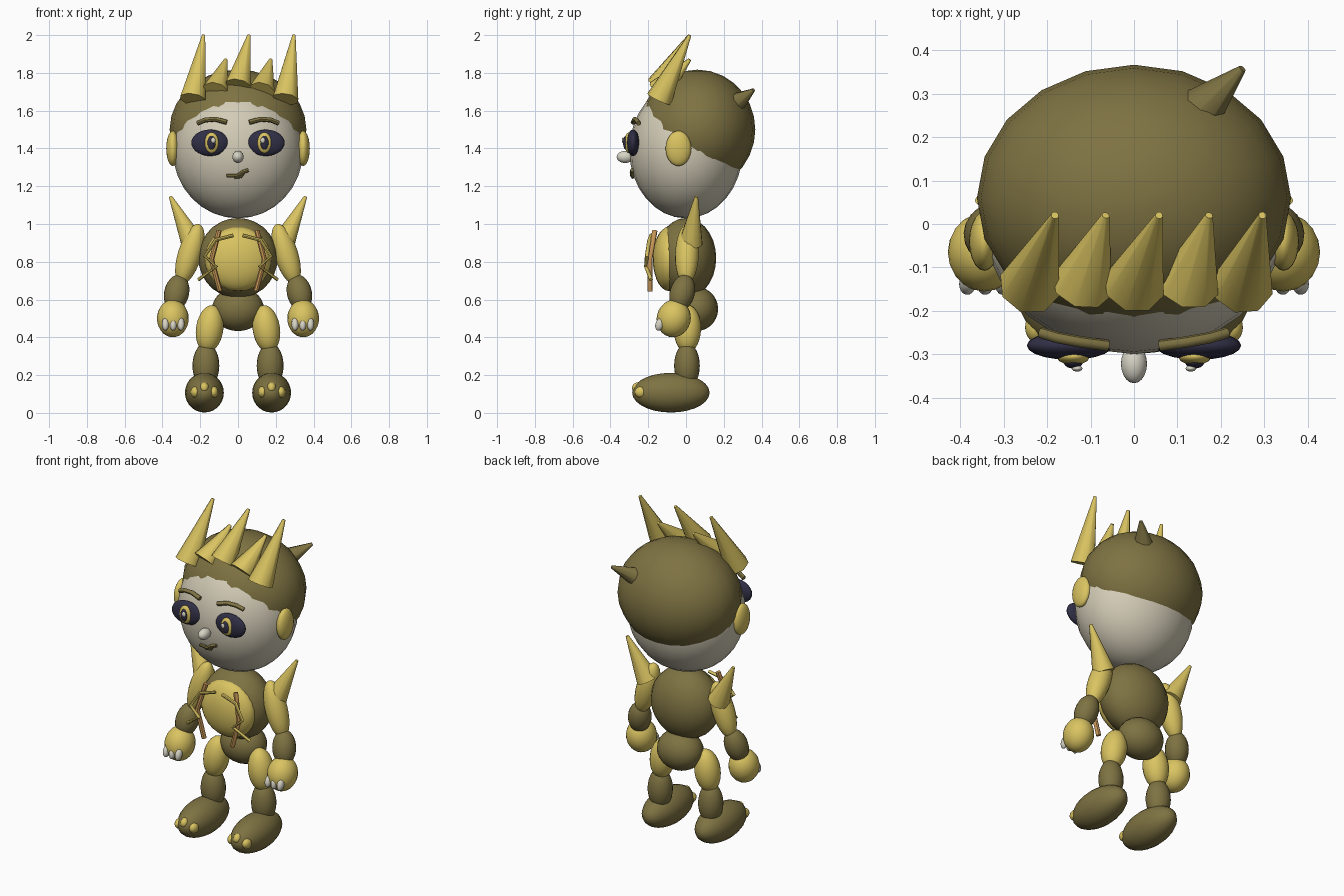
import bpy
from math import radians
from mathutils import Vector

cube = bpy.data.objects.get("Cube")
if cube:
    bpy.data.objects.remove(cube, do_unlink=True)


def material(name, r, g, b):
    m = bpy.data.materials.new(name)
    m.use_nodes = True
    m.diffuse_color = (r, g, b, 1)
    m.node_tree.nodes["Principled BSDF"].inputs["Base Color"].default_value = (r, g, b, 1)
    return m


CREAM = material("cream_skin", .65, .60, .47)
BONE = material("pale_bone", .68, .66, .56)
YELLOW = material("yellow", .70, .55, .12)
OLIVE = material("olive", .21, .17, .055)
NAVY = material("dark_navy", .03, .028, .06)
TAN = material("tan_strap", .60, .32, .10)


def finish(name, mat, angle=45):
    ob = bpy.context.object
    ob.name = ob.data.name = name
    ob.data.materials.clear()
    ob.data.materials.append(mat)
    bpy.ops.object.shade_smooth_by_angle(angle=radians(angle))
    return ob


def facing(direction):
    return Vector(direction).to_track_quat('Z', 'Y').to_euler()


def ball(name, mat, center, radii, axis=(0, 0, 1), segments=20, rings=14):
    """Ellipsoid, with its third radius along the axis."""
    rot = facing(axis) if axis != (0, 0, 1) else (0, 0, 0)
    bpy.ops.mesh.primitive_uv_sphere_add(segments=segments, ring_count=rings, radius=1,
                                         location=center, rotation=rot)
    bpy.context.object.scale = radii
    return finish(name, mat)


def limb(name, mat, top, bottom, radius):
    """Ellipsoid stretched between two end points."""
    a, b = Vector(top), Vector(bottom)
    return ball(name, mat, (a + b) / 2, (radius, radius, (a - b).length / 2), tuple(a - b))


def spike(name, mat, base, tip, radius, sides=10):
    a, b = Vector(base), Vector(tip)
    bpy.ops.mesh.primitive_cone_add(vertices=sides, radius1=radius, radius2=.009,
                                    depth=(b - a).length, location=(a + b) / 2,
                                    rotation=facing(b - a))
    return finish(name, mat)


def tube(name, mat, points, radius):
    cu = bpy.data.curves.new(name, 'CURVE')
    cu.dimensions = '3D'
    cu.bevel_depth = radius
    cu.bevel_resolution = 2
    cu.use_fill_caps = True
    sp = cu.splines.new('POLY')
    sp.points.add(len(points) - 1)
    for p, co in zip(sp.points, points):
        p.co = (*co, 1)
    ob = bpy.data.objects.new(name, cu)
    bpy.context.collection.objects.link(ob)
    bpy.ops.object.select_all(action='DESELECT')
    ob.select_set(True)
    bpy.context.view_layer.objects.active = ob
    bpy.ops.object.convert(target='MESH')
    return finish(name, mat)


# Head, hair cap and nose
ball("head", CREAM, (0, 0, 1.39), (.345, .30, .36), segments=24, rings=16)
ball("hair_cap", OLIVE, (0, .06, 1.5), (.362, .307, .317))
ball("nose", BONE, (0, -.322, 1.355), (.03, .045, .032))
tube("mouth", OLIVE, [(-.06, -.275, 1.255), (-.005, -.286, 1.255),
                      (.025, -.288, 1.275), (.055, -.285, 1.285)], .01)
tube("lower_lip", OLIVE, [(-.02, -.282, 1.247), (.015, -.283, 1.25), (.03, -.286, 1.272)], .008)

# Crown of five leaning spikes: base x, base z, tip x, tip z
for i, (x, z, tx, tz) in enumerate([(-.24, 1.66, -.182, 2), (-.12, 1.7, -.065, 1.87),
                                    (0, 1.73, .058, 2), (.125, 1.7, .173, 1.87),
                                    (.25, 1.66, .296, 2)]):
    spike(f"crown_spike_{i + 1}", YELLOW, (x, -.142, z), (tx, .02, tz), .072, 8)
spike("back_horn", OLIVE, (.14, .25, 1.63), (.25, .358, 1.71), .062, 8)

# Torso
ball("torso", OLIVE, (0, 0, .82), (.21, .16, .212))
ball("belly_plate", YELLOW, (0, -.09, .815), (.175, .086, .17))
ball("pelvis", OLIVE, (0, .055, .55), (.137, .115, .117))

# Mirrored parts
for side, s in (("left", 1), ("right", -1)):
    def at(x, y, z):
        return (s * x, y, z)

    # Face
    ball(side + "_ear", YELLOW, at(.345, -.04, 1.4), (.035, .068, .093))
    ball(side + "_eye", NAVY, at(.148, -.28, 1.43), (.099, .033, .07))
    ball(side + "_iris", YELLOW, at(.14, -.305, 1.43), (.038, .02, .054))
    ball(side + "_pupil", NAVY, at(.14, -.318, 1.43), (.022, .015, .037))
    ball(side + "_eye_glint", BONE, at(.131, -.333, 1.443), (.012, .007, .015))
    tube(side + "_brow", OLIVE, [at(.215, -.25, 1.533), at(.175, -.262, 1.55),
                                 at(.12, -.272, 1.555), at(.06, -.28, 1.538)], .013)

    # Arm
    limb(side + "_upper_arm", YELLOW, at(.205, .01, 1.0), at(.305, 0, .68), .063)
    spike(side + "_shoulder_spike", YELLOW, at(.24, .025, .9), at(.358, .055, 1.145), .064, 12)
    limb(side + "_forearm", OLIVE, at(.305, .005, .73), at(.345, -.045, .54), .066)
    ball(side + "_hand", YELLOW, at(.345, -.065, .5), (.084, .09, .1), (0, .25, 1))
    for i, x in enumerate((.302, .343, .384)):
        ball(f"{side}_claw_{i + 1}", BONE, at(x, -.138, .47), (.019, .023, .036), (0, .4, 1))

    # Leg
    limb(side + "_thigh", YELLOW, at(.132, .01, .57), at(.168, .005, .32), .073)
    ball(side + "_shin", OLIVE, at(.17, .005, .25), (.071, .068, .12))
    ball(side + "_foot", OLIVE, at(.178, -.08, .107), (.103, .205, .105))
    for i, (dx, y, z) in enumerate([(-.048, -.238, .11), (0, -.252, .132), (.048, -.238, .11)]):
        ball(f"{side}_toe_{i + 1}", YELLOW, at(.178 + dx, y, z), (.025, .034, .03))

    # Chest strap with a zigzag branch
    tube(side + "_strap", TAN, [at(.1, -.165, .965), at(.14, -.192, .81),
                                at(.095, -.19, .645)], .014)
    tube(side + "_strap_branch", YELLOW, [at(.025, -.185, .94), at(.12, -.195, .915),
                                          at(.175, -.208, .83), at(.115, -.212, .775),
                                          at(.21, -.185, .705)], .01)
